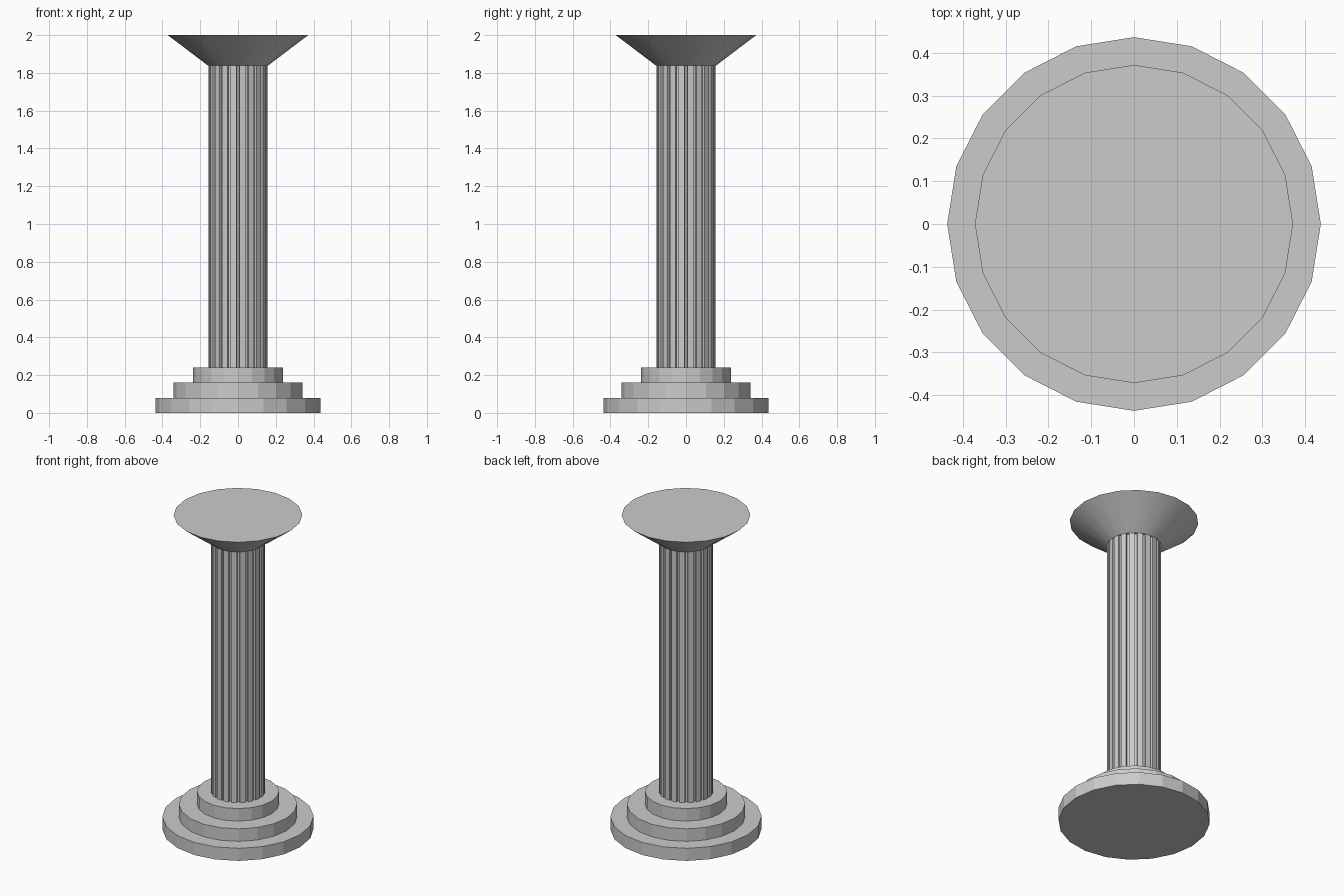
import bpy, bmesh
from math import cos, sin, radians

if "Cube" in bpy.data.objects:
    bpy.data.objects.remove(bpy.data.objects["Cube"])

SIDES = 20


def ring(radius):
    return [(radius * cos(radians(360 / SIDES * i)), radius * sin(radians(360 / SIDES * i)))
            for i in range(SIDES)]


def loft(name, sections, smooth=False):
    """Closed solid through (outline, z) sections with equal point counts."""
    bm = bmesh.new()
    rows = [[bm.verts.new((x, y, z)) for x, y in pts] for pts, z in sections]
    n = len(rows[0])
    for a, b in zip(rows, rows[1:]):
        for i in range(n):
            f = bm.faces.new((a[i], a[(i + 1) % n], b[(i + 1) % n], b[i]))
            f.smooth = smooth
    bm.faces.new(rows[0][::-1])
    bm.faces.new(rows[-1])
    mesh = bpy.data.meshes.new(name)
    bm.to_mesh(mesh)
    bm.free()
    obj = bpy.data.objects.new(name, mesh)
    bpy.context.collection.objects.link(obj)
    return obj


# stepped base
for name, r, z0, z1 in (("lower_step", 0.437, 0, 0.08),
                        ("middle_step", 0.342, 0.08, 0.16),
                        ("upper_step", 0.237, 0.16, 0.24)):
    loft(name, [(ring(r), z0), (ring(r), z1)])

# fluted shaft: flat panels separated by narrow grooves
outline = []
for i in range(SIDES):
    for offset, r in ((-2.5, 0.142), (2.5, 0.142), (3, 0.157), (15, 0.157)):
        a = radians(i * 18 + offset)
        outline.append((r * cos(a), r * sin(a)))
loft("fluted_shaft", [(outline, 0.24), (outline, 1.838)])

# flared capital
loft("capital", [(ring(0.158), 1.838), (ring(0.372), 2.0)], smooth=True)
